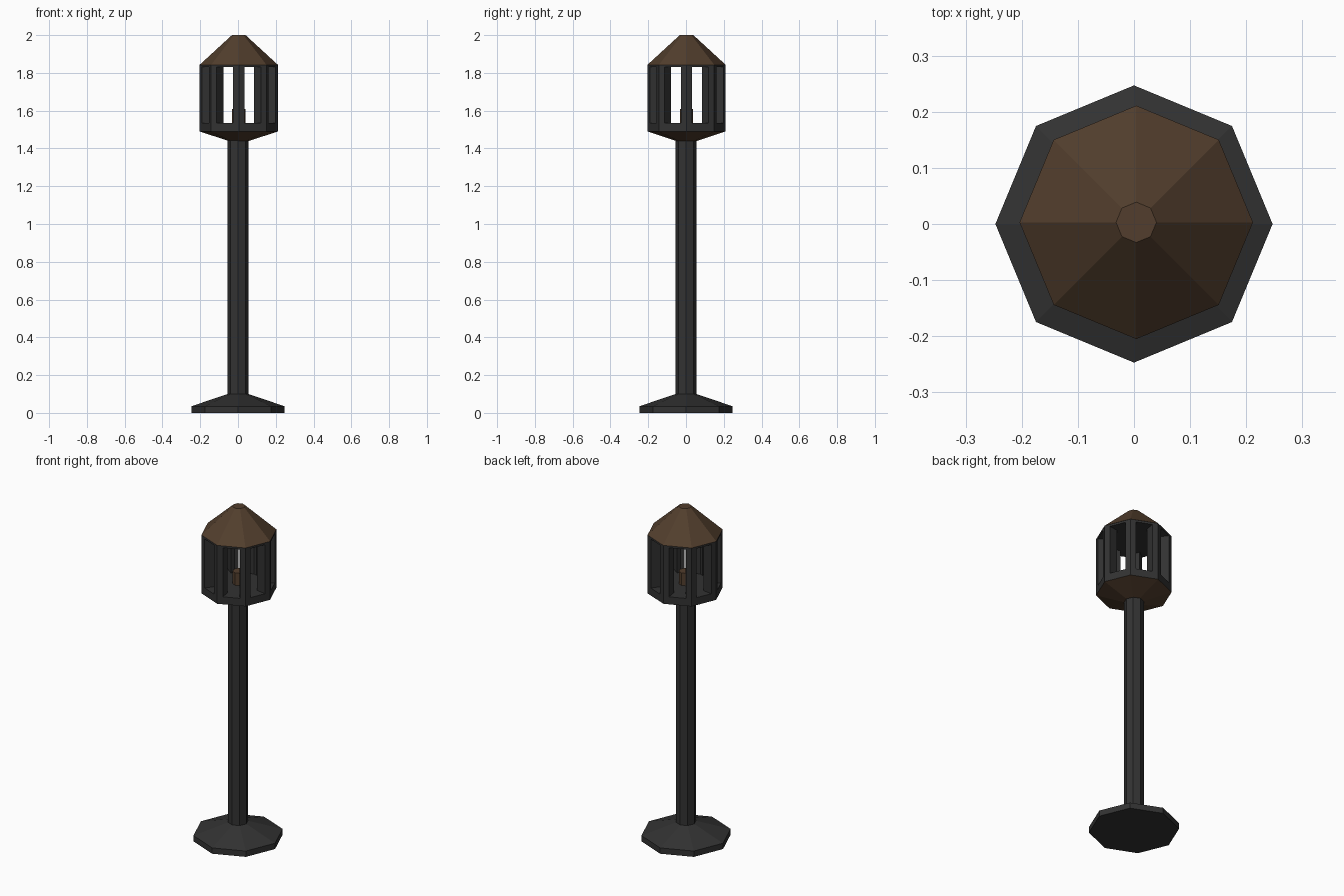
import bpy, bmesh, math
from mathutils import Vector

if "Cube" in bpy.data.objects:
    bpy.data.objects.remove(bpy.data.objects["Cube"])


def material(name, rgb):
    m = bpy.data.materials.new(name)
    m.diffuse_color = (*rgb, 1)
    m.use_nodes = True
    m.node_tree.nodes["Principled BSDF"].inputs["Base Color"].default_value = m.diffuse_color
    return m


IRON = material("dark_iron", (0.032, 0.032, 0.032))
BROWN = material("aged_brown", (0.084, 0.048, 0.026))
HEAD = (0.004, 0.003)  # the lantern head sits very slightly off the pole axis


def ring(radius, n=8):
    return [Vector((radius * math.cos(2 * math.pi * i / n),
                    radius * math.sin(2 * math.pi * i / n))) for i in range(n)]


def loft(name, sections, mat, centre=(0, 0)):
    """Capped solid through (outline, z) sections of equal point count."""
    bm = bmesh.new()
    loops = [[bm.verts.new((p.x + centre[0], p.y + centre[1], z)) for p in pts]
             for pts, z in sections]
    n = len(loops[0])
    for a, b in zip(loops, loops[1:]):
        for i in range(n):
            j = (i + 1) % n
            bm.faces.new((a[i], a[j], b[j], b[i]))
    bm.faces.new(loops[0][::-1])
    bm.faces.new(loops[-1])
    bmesh.ops.recalc_face_normals(bm, faces=bm.faces[:])
    mesh = bpy.data.meshes.new(name)
    bm.to_mesh(mesh)
    bm.free()
    mesh.materials.append(mat)
    ob = bpy.data.objects.new(name, mesh)
    bpy.context.collection.objects.link(ob)
    return ob


# Foot and pole in one octagonal profile
loft("foot_and_pole", [(ring(0.247), 0), (ring(0.247), 0.035),
                       (ring(0.055), 0.10), (ring(0.055), 1.445)], IRON)

# Lantern underside, floor frame and top frame
R = 0.207
loft("lantern_underside", [(ring(0.055), 1.44), (ring(R), 1.49)], BROWN, HEAD)
loft("lantern_floor", [(ring(R), 1.49), (ring(R), 1.535)], IRON, HEAD)
loft("lantern_top_frame", [(ring(R), 1.83), (ring(R), 1.842)], IRON, HEAD)

# Deep corner posts leaving a window in every side
corners = ring(R)
for i in range(8):
    v = corners[i]
    left = v.lerp(corners[i - 1], 0.2)
    right = v.lerp(corners[(i + 1) % 8], 0.2)
    outline = [left, v, right, right * 0.7, v * 0.7, left * 0.7]
    loft(f"corner_post_{i + 1}", [(outline, 1.535), (outline, 1.83)], IRON, HEAD)

# Candle inside the lantern
loft("candle", [(ring(0.035), 1.535), (ring(0.035), 1.61)], BROWN, HEAD)

# Roof cone with a flat top
loft("roof", [(ring(R + 0.001), 1.842), (ring(0.036), 2.0)], BROWN, HEAD)
